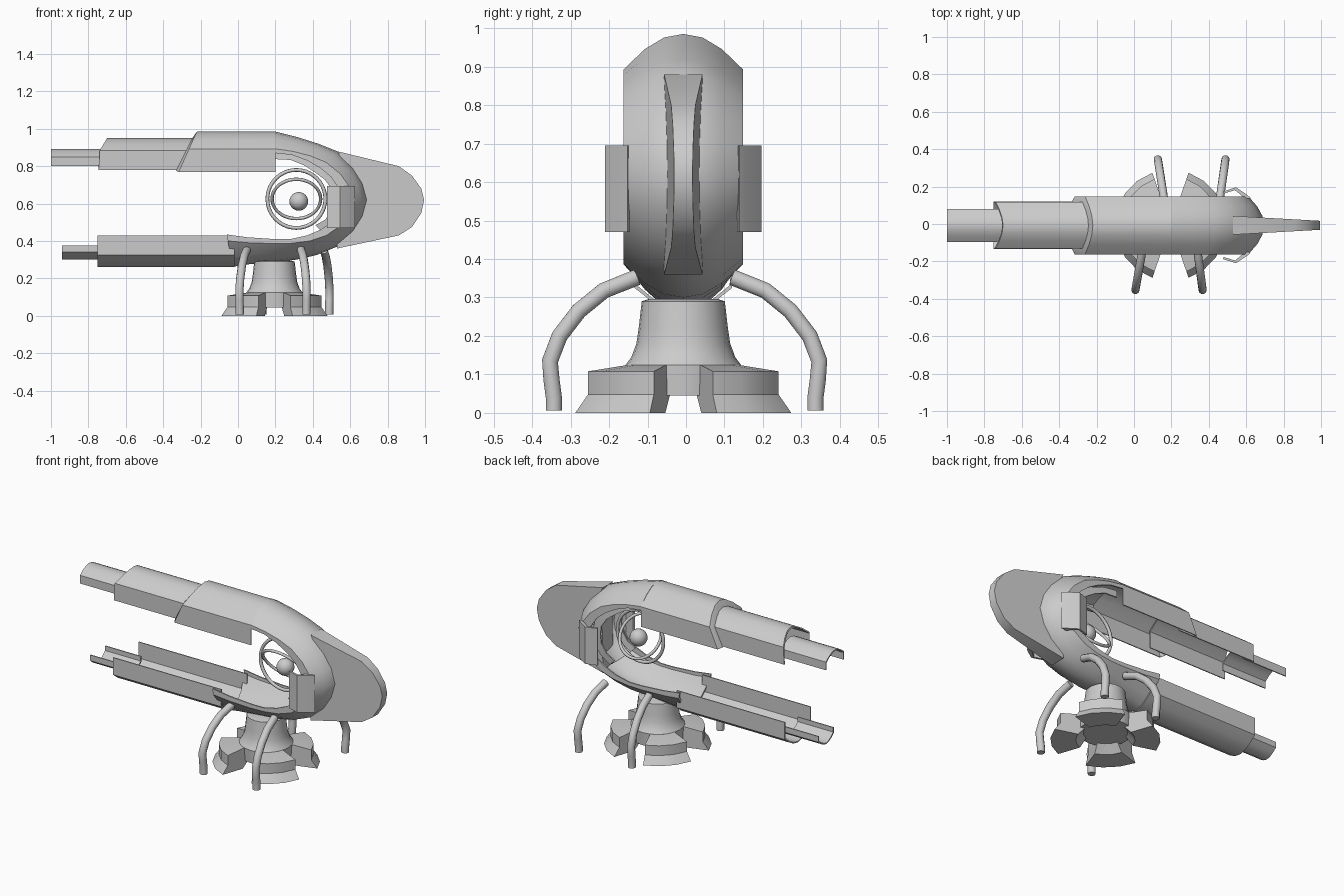
import bpy, bmesh, math
from mathutils import Vector

if "Cube" in bpy.data.objects:
    bpy.data.objects.remove(bpy.data.objects["Cube"])

CX, CY = 0.195, -0.007   # pedestal axis and symmetry plane


def finish(bm, name, angle=30):
    bmesh.ops.recalc_face_normals(bm, faces=bm.faces)
    me = bpy.data.meshes.new(name)
    bm.to_mesh(me)
    bm.free()
    ob = bpy.data.objects.new(name, me)
    bpy.context.collection.objects.link(ob)
    bpy.context.view_layer.objects.active = ob
    bpy.ops.object.select_all(action='DESELECT')
    ob.select_set(True)
    bpy.ops.object.shade_smooth_by_angle(angle=math.radians(angle))
    return ob


def loft(name, rings, angle=30):
    """Skin closed cross-sections and cap both ends."""
    bm = bmesh.new()
    vs = [[bm.verts.new(p) for p in r] for r in rings]
    n = len(vs[0])
    for a, b in zip(vs, vs[1:]):
        for k in range(n):
            j = (k + 1) % n
            bm.faces.new((a[k], a[j], b[j], b[k]))
    bm.faces.new(vs[0])
    bm.faces.new(vs[-1])
    return finish(bm, name, angle)


def arch(half, wall):
    """Closed thin arch section from the half profile [(y, depth)], apex first."""
    outer = [(-y, d) for y, d in reversed(half)] + half[1:]
    y_max, d_max = half[-1]
    inner = []
    for y, d in outer:
        inner.append((y * (1 - wall[0] / y_max), d if d == d_max else d + wall[1]))
    return outer + inner[::-1]


def barrel_ring(x, w, crown, shoulder, rim, slant=0.0, x_min=-9):
    """Arch ring whose plane leans back by slant, never in front of x_min."""
    s = shoulder - crown
    half = [(0, 0), (w * .33, s * .13), (w * .66, s * .48), (w, s), (w, rim - crown)]
    sec = arch(half, (0.006, math.copysign(0.007, s)))
    return [(max(x - slant * abs(d), x_min), CY + y, crown + d) for y, d in sec]


# upper and lower barrels
loft("upper_barrel_tip", [barrel_ring(x, .088, .892, .85, .80) for x in (-1.0, -0.70)])
loft("upper_barrel_middle", [barrel_ring(-.70, .125, .95, .885, .78, .6, -.745),
                             barrel_ring(-.22, .125, .95, .885, .78)])
loft("upper_barrel_main", [barrel_ring(-.242, .128, .953, .888, .775, .5),
                           barrel_ring(-.22, .155, .985, .892, .77, .45),
                           barrel_ring(.20, .155, .985, .892, .77)])
loft("lower_barrel_tip", [barrel_ring(x, .075, .30, .34, .375) for x in (-.94, -.70)])
loft("lower_barrel_main", [barrel_ring(x, .127, .26, .325, .43) for x in (-.75, -.02)])

# curved body: outer spine and inner rim path in the xz plane
outer = [(.20, .985), (.32, .955), (.43, .92), (.53, .88), (.62, .79), (.67, .71), (.695, .62),
         (.67, .53), (.62, .45), (.53, .37), (.42, .325), (.31, .30), (.20, .29), (.05, .275), (-.03, .262)]
inner = [(.20, .87), (.29, .86), (.37, .83), (.44, .79), (.50, .74), (.54, .68), (.55, .62),
         (.54, .56), (.50, .50), (.44, .46), (.37, .43), (.28, .41), (.20, .41), (.05, .42), (-.06, .435)]


def body_sweep(name, sec, i0, i1, fuller):
    """Sweep the section along the body; fuller raises the shoulders at the rear."""
    rings = []
    for i in range(i0, i1):
        (px, pz), (qx, qz) = outer[i], inner[i]
        f = 1 - fuller * max(0, 1 - (abs(i - 6) / 5) ** 2)
        rings.append([(px + (qx - px) * t * (f if t < 1 else 1), CY + y,
                       pz + (qz - pz) * t * (f if t < 1 else 1)) for y, t in sec])
    return loft(name, rings)


body_sweep("curved_body", arch([(0, 0), (.05, .08), (.1, .34), (.155, .8), (.155, 1)], (.008, .06)), 0, 15, .28)
body_sweep("body_liner", arch([(0, .6), (.06, .72), (.1, .9), (.105, 1.28)], (.008, .06)), 0, 10, 0)

# side guards flaring out of the rear of the body
for s in (-1, 1):
    prof = [(.625, .145), (.605, .163), (.545, .203), (.475, .18), (.48, .17), (.54, .188), (.58, .155), (.59, .14)]
    loft("side_guard", [[(x, CY + s * y, z) for x, y in prof] for z in (.47, .695)], angle=20)

# rear fin, thinner toward its rounded edge
edge = [(.54, .865), (.53, .88), (.86, .80), (.93, .75), (.98, .68), (.995, .62), (.98, .55), (.93, .475), (.86, .43), (.53, .36)]
rings = []
for s in (-1, 1):
    rings.append([(x, CY + s * (.05 - .026 * (x - .53) / .465), z) for x, z in edge])
loft("rear_fin", rings)


# pedestal
def lathe(name, prof, steps):
    rings = [[(CX + r * math.cos(2 * math.pi * k / steps), CY + r * math.sin(2 * math.pi * k / steps), z)
              for k in range(steps)] for r, z in prof]
    return loft(name, rings)


lathe("pedestal_neck", [(.145, .045), (.15, .125), (.135, .145), (.122, .18), (.116, .22), (.108, .29), (.09, .296)], 24)

# four wedge feet
foot = [(.12, .125), (.15, .125), (.262, .108), (.262, .048), (.297, .0), (.16, .0), (.12, .045)]
for mid in (44, 136, 224, 316):
    rings = []
    for k in range(4):
        a = math.radians(mid - 27 + 54 * k / 3)
        rings.append([(CX + r * math.cos(a), CY + r * math.sin(a), z) for r, z in foot])
    loft("wedge_foot", rings)

# four bent support pipes
path = [(.125, .352), (.15, .342), (.21, .318), (.275, .265), (.325, .20), (.35, .135), (.346, .085), (.34, .04), (.34, .006)]
for s, xa, xb in ((-1, .05, .01), (-1, .335, .365), (1, .165, .13), (1, .455, .487)):
    pts = [Vector((xa + (xb - xa) * (y - .11) / .225, CY / 2 + s * y, z)) for y, z in path]
    rings = []
    for i, p in enumerate(pts):
        t = (pts[min(i + 1, len(pts) - 1)] - pts[max(i - 1, 0)]).normalized()
        u = Vector((1, 0, 0)) - t * t.x
        u.normalize()
        v = t.cross(u)
        rings.append([p + .022 * (u * math.cos(k * math.pi / 5) + v * math.sin(k * math.pi / 5)) for k in range(10)])
    loft("support_pipe", rings, angle=40)


# floating core: two rings and a ball
def ring(name, radius, tube, tilt):
    bpy.ops.mesh.primitive_torus_add(major_radius=radius, minor_radius=tube, major_segments=40, minor_segments=8,
                                     location=(.312, CY, .625), rotation=(math.radians(90 + tilt), 0, 0))
    bpy.context.object.name = name
    bpy.ops.object.shade_smooth()


ring("core_outer_ring", .155, .010, 0)
ring("core_inner_ring", .130, .009, 36)
bpy.ops.mesh.primitive_uv_sphere_add(segments=24, ring_count=12, radius=.05, location=(.325, CY, .612))
bpy.context.object.name = "core_ball"
bpy.ops.object.shade_smooth()
